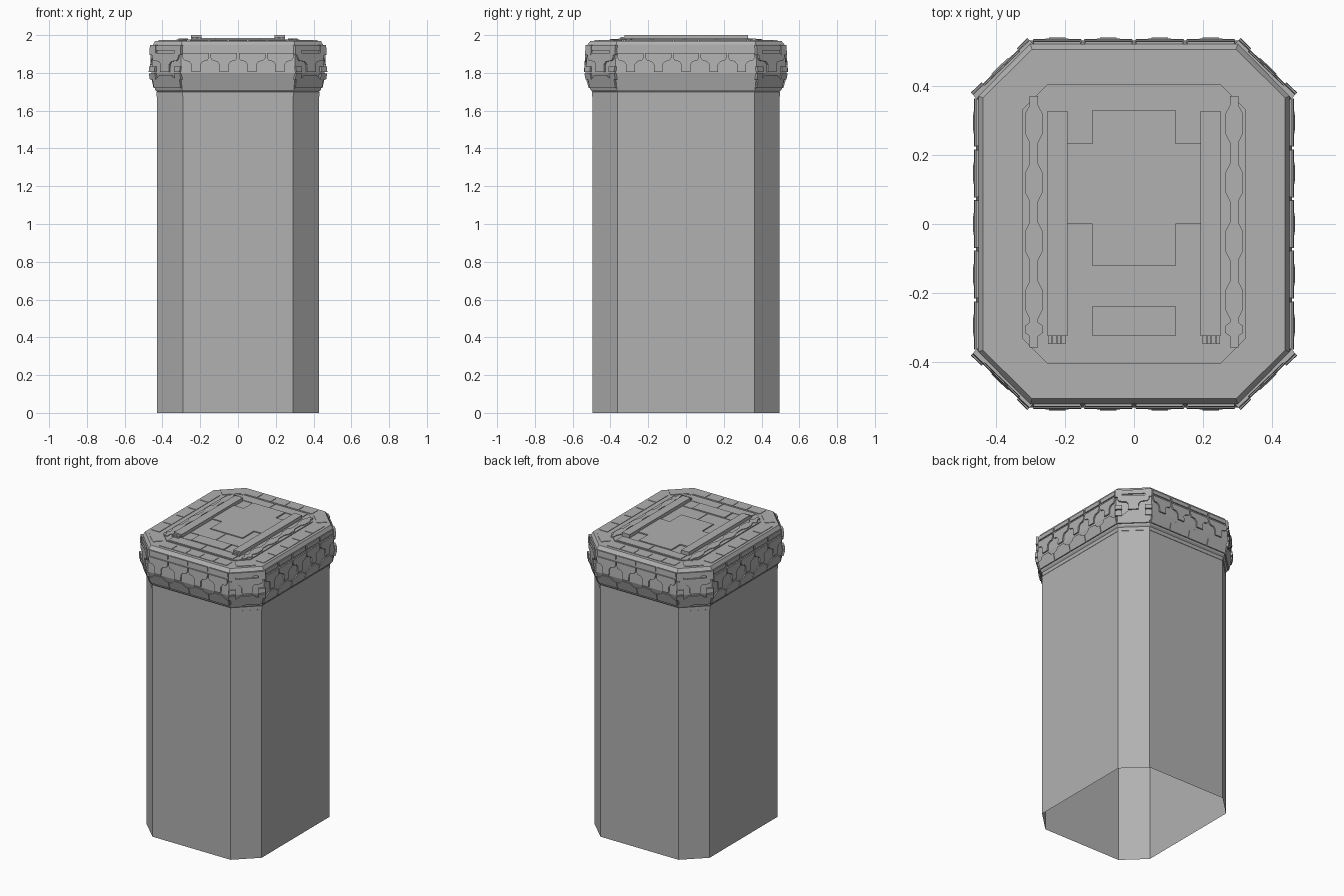
import bpy, bmesh, math
from mathutils import Vector

if "Cube" in bpy.data.objects:
    bpy.data.objects.remove(bpy.data.objects["Cube"])

HX, HY, CX, CY = 0.43, 0.495, 0.292, 0.362
SHELL = [(0.0, 1.70), (0.008, 1.71), (0.028, 1.80), (0.02, 1.95), (0.008, 1.97)]
YS = 1.3  # the cap flares a little more towards front and back

# Dark grey finish shared by every part
grey = bpy.data.materials.new("dark_grey")
grey.diffuse_color = (0.44, 0.44, 0.44, 1)
grey.use_nodes = True
grey.node_tree.nodes["Principled BSDF"].inputs["Base Color"].default_value = grey.diffuse_color


def octagon(o=0.0):
    hx, hy, cx, cy = HX + o, HY + YS * o, CX + 0.414 * o, CY + 0.414 * o
    return [(-cx, -hy), (cx, -hy), (hx, -cy), (hx, cy),
            (cx, hy), (-cx, hy), (-hx, cy), (-hx, -cy)]


def finish(name, bm, recalc=True):
    if recalc:
        bmesh.ops.recalc_face_normals(bm, faces=bm.faces[:])
    me = bpy.data.meshes.new(name)
    bm.to_mesh(me)
    bm.free()
    me.materials.append(grey)
    ob = bpy.data.objects.new(name, me)
    bpy.context.collection.objects.link(ob)
    return ob


def solid(bm, low, high):
    a = [bm.verts.new(p) for p in low]
    b = [bm.verts.new(p) for p in high]
    bm.faces.new(b)
    bm.faces.new(a[::-1])
    for i in range(len(a)):
        j = (i + 1) % len(a)
        bm.faces.new((a[i], a[j], b[j], b[i]))


def prisms(name, polys, z0, z1, mirror=False):
    bm = bmesh.new()
    for poly in polys:
        for s in ((1, -1) if mirror else (1,)):
            p = [(x * s, y) for x, y in poly][::s]
            solid(bm, [(x, y, z0) for x, y in p], [(x, y, z1) for x, y in p])
    return finish(name, bm)


def rect(x0, y0, x1, y1):
    return [(x0, y0), (x1, y0), (x1, y1), (x0, y1)]


def rings(name, profile, cap):
    bm = bmesh.new()
    loops = [[bm.verts.new((x, y, z)) for x, y in octagon(o)] for o, z in profile]
    for a, b in zip(loops, loops[1:]):
        for i in range(8):
            j = (i + 1) % 8
            bm.faces.new((a[i], a[j], b[j], b[i]))
    if cap:
        bm.faces.new(loops[-1])
    return finish(name, bm, False)


def shell_offset(z):
    for (o0, z0), (o1, z1) in zip(SHELL, SHELL[1:]):
        if z <= z1:
            return o0 + (o1 - o0) * (z - z0) / (z1 - z0)
    return SHELL[-1][0]


def sides():
    """Midpoint, tangent, outward normal and length of each octagon side."""
    c = [Vector((x, y, 0)) for x, y in octagon()]
    for i in range(8):
        a, b = c[i], c[(i + 1) % 8]
        t = (b - a).normalized()
        yield i, (a + b) / 2, t, Vector((t.y, -t.x, 0)), (b - a).length


def plates(name, maker, thick):
    """Thin plates lying on the cap; maker gives (u, z) outlines for each side."""
    bm = bmesh.new()
    for i, mid, t, n, length in sides():
        k = YS if i % 4 == 0 else 1.15 if i % 2 else 1.0

        def place(poly, d):
            return [mid + t * u + n * (shell_offset(z) * k + d) + Vector((0, 0, z))
                    for u, z in poly]
        for poly in maker(i, length):
            solid(bm, place(poly, -0.004), place(poly, thick))
    return finish(name, bm)


# Open-bottomed column, collar and cap
rings("column_body", [(0, 0), (0, 1.70)], False)
rings("column_collar", [(0, 1.675), (0.0015, 1.676), (0.0015, 1.70)], False)
rings("cap_shell", SHELL, True)


def cells(i, length):
    n = 1 if i % 2 else (4 if length < 0.65 else 5)
    w = (length + 0.01) / n
    return [(-length / 2 - 0.005 + w * (k + 0.5), w) for k in range(n)]


# T-shaped plates around the upper band
def tee(i, length):
    out = []
    for c, w in cells(i, length):
        h, s = w / 2 - 0.004, w * 0.16
        out.append([(c - s, 1.805), (c + s, 1.805), (c + s, 1.845), (c + s + 0.012, 1.86),
                    (c + h - 0.01, 1.865), (c + h, 1.88), (c + h, 1.905), (c - h, 1.905),
                    (c - h, 1.88), (c - h + 0.01, 1.865), (c - s - 0.012, 1.86),
                    (c - s, 1.845)])
    return out


plates("tee_plates", tee, 0.009)


# Scalloped skirt on the flared lower band
def scallop(i, length):
    out = []
    for c, w in cells(i, length):
        h = w / 2 - 0.002
        out.append([(c - h, 1.72), (c + h, 1.72), (c + h, 1.765), (c + h * 0.65, 1.772),
                    (c + h * 0.4, 1.79), (c - h * 0.4, 1.79), (c - h * 0.65, 1.772),
                    (c - h, 1.765)])
    return out


plates("scalloped_skirt", scallop, 0.007)


# Upper trim strips with gaps
def trim(i, length):
    return [rect(c - w / 2 + 0.006, 1.918, c + w / 2 - 0.006, 1.946)
            for c, w in cells(i, length)]


plates("upper_trim", trim, 0.007)


# Clamps wrapping the octagon corners
def clamps(i, length):
    out = []
    if i % 2:
        for s in (-1, 1):
            e = s * (length / 2 + 0.018)
            a = s * (length / 2 - 0.025)
            u0, u1 = min(a, e), max(a, e)
            out += [rect(u0, 1.805, u1, 1.835), rect(u0, 1.765, u1, 1.798),
                    rect(u0, 1.895, u1, 1.948)]
    return out


plates("corner_clamps", clamps, 0.011)

# Tiles around the top rim
bm = bmesh.new()
for i, mid, t, n, length in sides():
    count = 1 if i % 2 else 5
    half = length / 2 - 0.035
    w = 2 * half / count
    for k in range(count):
        u0, u1 = -half + k * w + 0.003, -half + (k + 1) * w - 0.003
        base = [mid + t * u - n * d for u, d in
                ((u0, 0.01), (u1, 0.01), (u1, 0.07), (u0, 0.07))]
        solid(bm, [p + Vector((0, 0, 1.968)) for p in base],
              [p + Vector((0, 0, 1.973)) for p in base])
finish("rim_tiles", bm)

# Raised octagonal lid platform
prisms("lid_platform", [[(-0.25, -0.405), (0.25, -0.405), (0.325, -0.33), (0.325, 0.33),
                         (0.25, 0.405), (-0.25, 0.405), (-0.325, 0.33), (-0.325, -0.33)]],
       1.965, 1.976)

# Stepped centre panel and the small front panel
prisms("centre_panel", [[(-0.12, -0.122), (0.12, -0.122), (0.12, 0), (0.193, 0),
                         (0.193, 0.233), (0.12, 0.233), (0.12, 0.33), (-0.12, 0.33),
                         (-0.12, 0.233), (-0.193, 0.233), (-0.193, 0), (-0.12, 0)],
                        rect(-0.12, -0.325, 0.12, -0.238)], 1.97, 1.984)

# Split panels either side of the centre seam
prisms("split_panels", [[(0.002, -0.232), (0.19, -0.232), (0.19, -0.003), (0.123, -0.003),
                         (0.123, -0.125), (0.002, -0.125)],
                        rect(0.123, -0.325, 0.19, -0.238),
                        rect(0.002, -0.4, 0.24, -0.329),
                        rect(0.002, 0.334, 0.24, 0.4)], 1.97, 1.980, True)

# Long rails with end teeth
prisms("lid_rails", [rect(0.193, -0.325, 0.25, 0.327)], 1.97, 2.0, True)
prisms("rail_teeth", [rect(0.199 + k * 0.013, -0.347, 0.21 + k * 0.013, -0.324)
                      for k in range(4)], 1.97, 1.99, True)

# Wavy edging strips outside the rails
right = [(0.012, -0.358)]
for yc in (-0.305, -0.22, -0.05, 0.12, 0.29):
    w = 0.02 if yc < -0.3 else 0.055
    right += [(0.012, yc - w), (0.026, yc - w * 0.5), (0.026, yc + w * 0.5), (0.012, yc + w)]
right.append((0.012, 0.37))
prisms("wavy_strips", [[(0.29 + d, y) for d, y in right] +
                       [(0.29 - d, y) for d, y in right[::-1]]], 1.965, 1.981, True)
